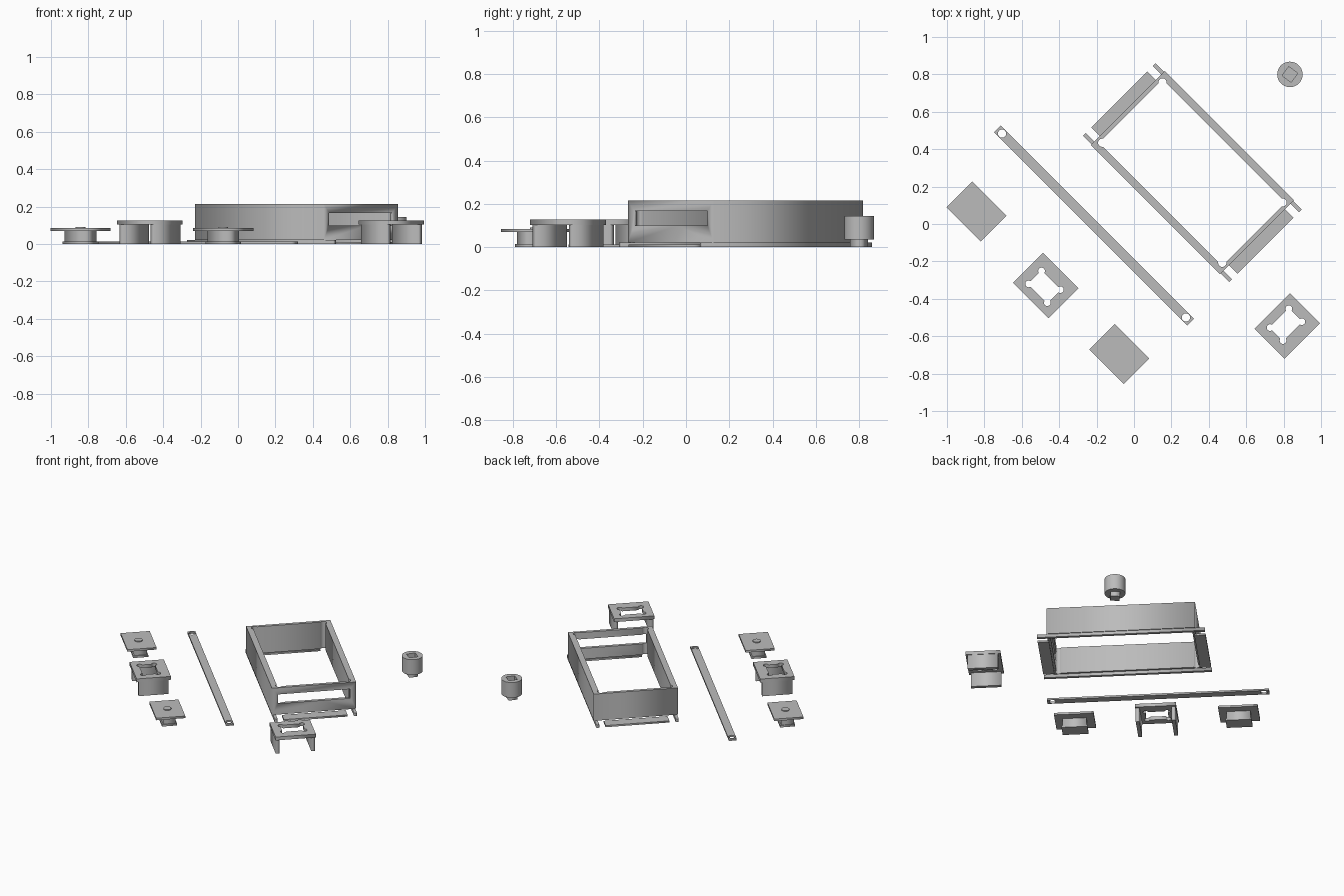
import bpy, math
from mathutils import Matrix

if "Cube" in bpy.data.objects:
    bpy.data.objects.remove(bpy.data.objects["Cube"])

grey = bpy.data.materials.new("plain grey")
grey.diffuse_color = (0.5, 0.5, 0.5, 1)
grey.use_nodes = True
grey.node_tree.nodes["Principled BSDF"].inputs["Base Color"].default_value = grey.diffuse_color
TURN = Matrix.Rotation(math.radians(-45), 4, 'Z')   # whole kit lies on the diagonal


def place(at, turn=0):
    return TURN @ Matrix.Translation((at[0], at[1], 0)) @ Matrix.Rotation(math.radians(turn), 4, 'Z')


def rect(a, b, cx=0, cy=0):
    return [(cx + a, cy + b), (cx - a, cy + b), (cx - a, cy - b), (cx + a, cy - b)]


def circle(r, cx=0, cy=0, n=32):
    return [(cx + r * math.cos(2 * math.pi * i / n), cy + r * math.sin(2 * math.pi * i / n)) for i in range(n)]


def dogbone(a, b, r, d, cy=0):
    """Rectangle with a round relief at each corner."""
    pts = []
    s = math.acos(d / r)
    for k, (sx, sy) in enumerate([(1, 1), (-1, 1), (-1, -1), (1, -1)]):
        lo, hi = k * math.pi / 2 - s, (k + 1) * math.pi / 2 + s
        for i in range(15):
            t = lo + (hi - lo) * i / 14
            pts.append((sx * (a - d) + r * math.cos(t), cy + sy * (b - d) + r * math.sin(t)))
    return pts


def slab(name, loops, z0, z1, matrix, smooth=False):
    """Flat outline with optional holes, extruded from z0 to z1."""
    cu = bpy.data.curves.new(name, 'CURVE')
    cu.dimensions, cu.fill_mode, cu.extrude = '2D', 'BOTH', (z1 - z0) / 2
    for loop in loops:
        sp = cu.splines.new('POLY')
        sp.points.add(len(loop) - 1)
        for p, (x, y) in zip(sp.points, loop):
            p.co = (x, y, 0, 1)
        sp.use_cyclic_u = True
    ob = bpy.data.objects.new(name, cu)
    bpy.context.collection.objects.link(ob)
    bpy.ops.object.select_all(action='DESELECT')
    ob.select_set(True)
    bpy.context.view_layer.objects.active = ob
    bpy.ops.object.convert(target='MESH')
    ob = bpy.context.object
    ob.name = name
    # weld the caps to the sides
    bpy.ops.object.mode_set(mode='EDIT')
    bpy.ops.mesh.select_all(action='SELECT')
    bpy.ops.mesh.remove_doubles(threshold=0.0001)
    bpy.ops.mesh.normals_make_consistent(inside=False)
    bpy.ops.object.mode_set(mode='OBJECT')
    ob.data.materials.clear()
    ob.data.materials.append(grey)
    if smooth:
        bpy.ops.object.shade_smooth_by_angle(angle=math.radians(30))
    ob.matrix_world = matrix @ Matrix.Translation((0, 0, (z0 + z1) / 2))
    return ob


# open frame with a slot in one short end
box = place((0.0265, 0.415))
frame = slab("frame_walls", [rect(0.488, 0.28), dogbone(0.466, 0.24, 0.022, 0.012)], 0.022, 0.215, box)
cutter = slab("slot_cutter", [rect(0.04, 0.24, 0.48)], 0.1, 0.167, box)
cutter.hide_render = True
mod = frame.modifiers.new("slot", 'BOOLEAN')
mod.operation, mod.object, mod.solver = 'DIFFERENCE', cutter, 'EXACT'
bpy.context.view_layer.update()
bpy.context.view_layer.objects.active = frame
bpy.ops.object.modifier_apply(modifier="slot")
bpy.data.objects.remove(cutter)

# bottom rails and end flanges
for s in (-1, 1):
    slab("bottom_rail", [rect(0.552, 0.01, 0, s * 0.264)], 0, 0.022, box)
    slab("end_flange", [rect(0.037, 0.212, s * 0.515)], 0, 0.012, box)

# loose bar with a hole at each end
slab("long_bar", [rect(0.73, 0.026), circle(0.022, 0.695), circle(0.022, -0.695)], 0, 0.013,
     place((-0.1455, -0.157)))

# two small stands
for at in ((-0.643, -0.548), (0.4356, -0.547)):
    m = place(at)
    slab("stand_base", [rect(0.085, 0.05)], 0, 0.014, m)
    slab("stand_neck", [rect(0.078, 0.042)], 0.014, 0.07, m)
    slab("stand_plate", [rect(0.13, 0.097)], 0.07, 0.085, m)
    slab("stand_disc", [circle(0.026)], 0.085, 0.091, m, True)

# two bridges with a relieved rectangular opening
for at, turn in (((-0.101, -0.566), 0), ((0.965, 0.194), -90)):
    m = place(at, turn)
    slab("bridge_top", [rect(0.134, 0.114), dogbone(0.074, 0.052, 0.018, 0.003, -0.01)], 0.103, 0.127, m)
    for s in (-1, 1):
        slab("bridge_leg", [rect(0.0125, 0.1, s * 0.118)], 0, 0.103, m)

# round knob with a square socket and square stub
m = place((0.024, 1.155), 8)
slab("knob_body", [circle(0.068, n=48), rect(0.03, 0.03)], 0.035, 0.145, m, True)
slab("knob_stub", [rect(0.03, 0.03)], 0, 0.08, m)
